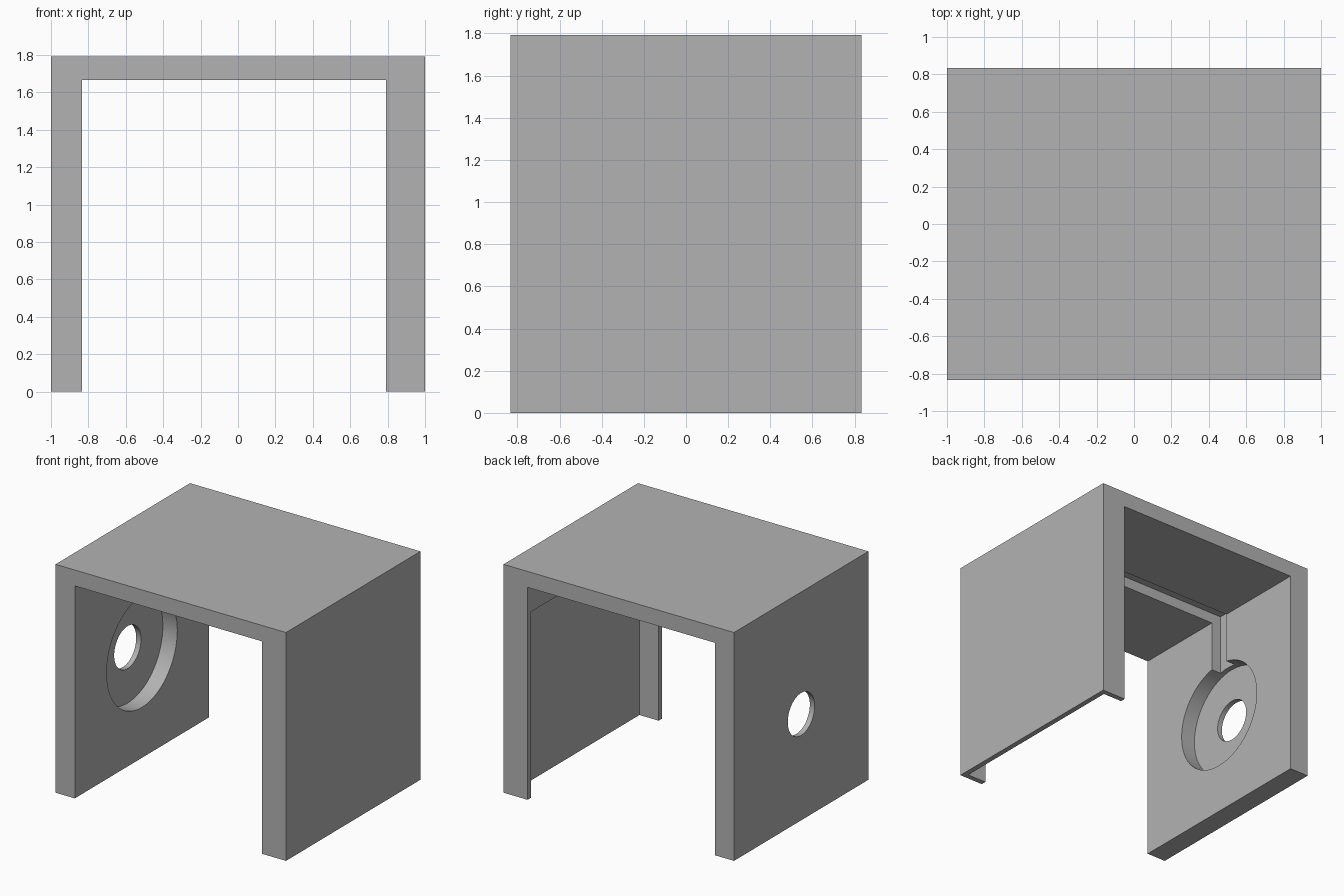
import bpy
import bmesh
from math import radians
from mathutils import Matrix, Vector

default_cube = bpy.data.objects.get("Cube")
if default_cube:
    bpy.data.objects.remove(default_cube, do_unlink=True)

U = 1 / 24  # design unit: the housing is 48 x 40 x 43 units

grey = bpy.data.materials.new("plain grey")
grey.use_nodes = True
colour = (0.45, 0.45, 0.45, 1)
grey.diffuse_color = colour
grey.node_tree.nodes["Principled BSDF"].inputs["Base Color"].default_value = colour


def finish(name, bm):
    bmesh.ops.recalc_face_normals(bm, faces=bm.faces)
    mesh = bpy.data.meshes.new(name)
    bm.to_mesh(mesh)
    bm.free()
    mesh.materials.append(grey)
    obj = bpy.data.objects.new(name, mesh)
    bpy.context.collection.objects.link(obj)
    return obj


def box(name, low, high):
    """Box between two corners, in design units."""
    low, high = Vector(low) * U, Vector(high) * U
    bm = bmesh.new()
    bmesh.ops.create_cube(bm, size=1)
    bmesh.ops.scale(bm, vec=high - low, verts=bm.verts)
    bmesh.ops.translate(bm, vec=(low + high) / 2, verts=bm.verts)
    return finish(name, bm)


def disc(name, radius, x0, x1, z):
    """Cylinder along x, in design units."""
    bm = bmesh.new()
    place = Matrix.Translation(((x0 + x1) / 2 * U, 0, z * U)) @ Matrix.Rotation(radians(90), 4, "Y")
    bmesh.ops.create_cone(bm, cap_ends=True, segments=64, radius1=radius * U,
                          radius2=radius * U, depth=(x1 - x0) * U, matrix=place)
    return finish(name, bm)


# Housing: an upside-down U profile swept from front to back
profile = [(-24, 0), (-24, 43), (24, 43), (24, 0), (19, 0), (19, 40), (-20, 40), (-20, 0)]
bm = bmesh.new()
face = bm.faces.new([bm.verts.new((x * U, -20 * U, z * U)) for x, z in profile])
sweep = bmesh.ops.extrude_face_region(bm, geom=[face])["geom"]
bmesh.ops.translate(bm, vec=(0, 40 * U, 0),
                    verts=[v for v in sweep if isinstance(v, bmesh.types.BMVert)])
housing = finish("housing", bm)

# Cutters: round recess, shaft hole, side pocket and the cable channel joining them
cutters = [
    disc("round_recess", 10.5, -23, -18, 20),
    disc("shaft_hole", 4, -26, -21, 20),
    box("side_pocket", (17, -19, -2), (23, 19, 35)),
    box("cable_channel", (-22, -2, 38), (21, 2, 42)),
    box("right_channel_drop", (-22, -2, 26), (-18, 2, 41)),
    box("left_channel_drop", (17, -2, 33), (21, 2, 41)),
]
bpy.context.view_layer.objects.active = housing
for cutter in cutters:
    cutter.hide_render = True
    cut = housing.modifiers.new(cutter.name, "BOOLEAN")
    cut.operation = "DIFFERENCE"
    cut.solver = "EXACT"
    cut.object = cutter
    bpy.ops.object.modifier_apply(modifier=cut.name)
    bpy.data.objects.remove(cutter, do_unlink=True)

# Smooth the round walls, keep every corner sharp
bpy.ops.object.select_all(action="DESELECT")
housing.select_set(True)
bpy.ops.object.shade_smooth_by_angle(angle=radians(30))
